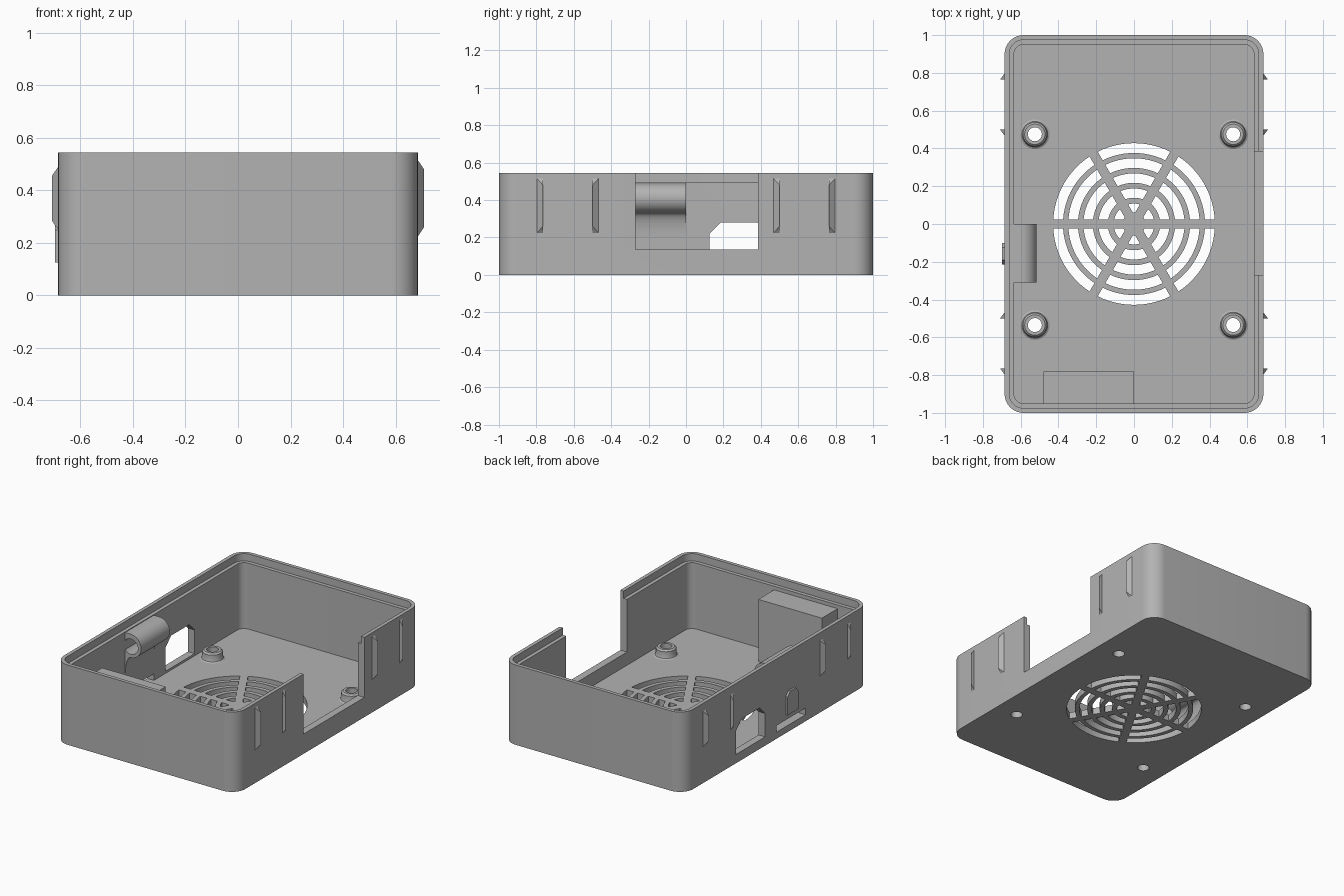
import bpy, bmesh, math
from math import cos, sin, pi

old = bpy.data.objects.get("Cube")
if old:
    bpy.data.objects.remove(old)

grey = bpy.data.materials.new("light_grey_plastic")
grey.use_nodes = True
colour = (0.45, 0.45, 0.45, 1)
grey.diffuse_color = colour
grey.node_tree.nodes["Principled BSDF"].inputs["Base Color"].default_value = colour

HX, HY, TOP, FLOOR, WALL, LIP = 0.685, 1.0, 0.545, 0.045, 0.05, 0.025


def prism(bm, pts, lo, hi, axis="z"):
    """Extrude a 2D outline along an axis: z takes (x,y), y takes (x,z), x takes (y,z)."""
    place = {"z": lambda a, b, t: (a, b, t),
             "y": lambda a, b, t: (a, t, b),
             "x": lambda a, b, t: (t, a, b)}[axis]
    rings = [[bm.verts.new(place(a, b, t)) for a, b in pts] for t in (lo, hi)]
    bm.faces.new(rings[0])
    bm.faces.new(rings[1])
    for i in range(len(pts)):
        j = (i + 1) % len(pts)
        bm.faces.new((rings[0][i], rings[0][j], rings[1][j], rings[1][i]))


def finish(name, bm):
    bmesh.ops.recalc_face_normals(bm, faces=bm.faces)
    mesh = bpy.data.meshes.new(name)
    bm.to_mesh(mesh)
    bm.free()
    mesh.materials.append(grey)
    ob = bpy.data.objects.new(name, mesh)
    bpy.context.collection.objects.link(ob)
    return ob


def solid(name, *args):
    bm = bmesh.new()
    prism(bm, *args)
    return finish(name, bm)


def rect(a0, b0, a1, b1):
    return [(a0, b0), (a1, b0), (a1, b1), (a0, b1)]


def arc(cx, cy, r, start, end, n):
    return [(cx + r * cos(start + (end - start) * i / n),
             cy + r * sin(start + (end - start) * i / n)) for i in range(n + 1)]


def circle(cx, cy, r, n=32):
    return arc(cx, cy, r, 0, 2 * pi, n)[:-1]


def rounded(inset):
    """Rounded rectangle of the case, offset inwards."""
    r = 0.1 - inset
    pts = []
    for k, (sx, sy) in enumerate([(1, 1), (-1, 1), (-1, -1), (1, -1)]):
        pts += arc(sx * (HX - 0.1), sy * (HY - 0.1), r, k * pi / 2, (k + 1) * pi / 2, 10)
    return pts


def cut(target, cutter):
    mod = target.modifiers.new(cutter.name, "BOOLEAN")
    mod.operation = "DIFFERENCE"
    mod.solver = "EXACT"
    mod.object = cutter
    bpy.context.view_layer.objects.active = target
    bpy.ops.object.modifier_apply(modifier=mod.name)
    bpy.data.objects.remove(cutter)


def smooth(ob):
    bpy.ops.object.select_all(action="DESELECT")
    ob.select_set(True)
    bpy.context.view_layer.objects.active = ob
    bpy.ops.object.shade_smooth_by_angle(angle=math.radians(30))


# Case shell: cavity, then the stepped lip round the rim
case = solid("case_shell", rounded(0), 0, TOP)
cut(case, solid("cavity", rounded(WALL), FLOOR, 1))
cut(case, solid("lip_step", rounded(LIP), 0.495, 1))

# Large side notch, port opening with cut corners, and the narrow slot
cut(case, solid("notch", rect(-0.27, 0.135, 0.385, 1), 0.6, 0.8, "x"))
port = [(0.125, 0.06), (0.44, 0.06), (0.44, 0.22), (0.38, 0.28), (0.185, 0.28), (0.125, 0.22)]
cut(case, solid("port", port, -0.8, -0.6, "x"))
cut(case, solid("slot", rect(-0.31, 0.045, 0, 0.09), -0.8, -0.62, "x"))

# Fan grille: concentric arc slots split by six spokes
bm = bmesh.new()
for k in range(5):
    inner, outer = 0.06 + 0.079 * k, 0.108 + 0.08 * k
    for s in range(6):
        a0, a1 = s * pi / 3, (s + 1) * pi / 3
        di, do = math.asin(0.025 / inner), math.asin(0.025 / outer)
        prism(bm, arc(0, 0, outer, a0 + do, a1 - do, 12)
              + arc(0, 0, inner, a1 - di, a0 + di, 12), -0.1, 0.2)
cut(case, finish("grille_slots", bm))

# Screw holes through the floor
POSTS = [(sx * 0.525, y) for sx in (-1, 1) for y in (0.475, -0.535)]
bm = bmesh.new()
for x, y in POSTS:
    prism(bm, circle(x, y, 0.037), -0.1, 0.2)
cut(case, finish("screw_holes", bm))
smooth(case)

# Screw posts: lathed ring with a filleted foot
bm = bmesh.new()
profile = [(0.037, FLOOR - 0.01), (0.078, FLOOR - 0.01), (0.078, FLOOR), (0.068, FLOOR + 0.006),
           (0.064, FLOOR + 0.018), (0.064, 0.095), (0.054, 0.105), (0.037, 0.105)]
for x, y in POSTS:
    rings = []
    for r, z in profile:
        rings.append([bm.verts.new((px, py, z)) for px, py in circle(x, y, r)])
    for a, b in zip(rings, rings[1:] + rings[:1]):
        for i in range(32):
            j = (i + 1) % 32
            bm.faces.new((a[i], a[j], b[j], b[i]))
smooth(finish("screw_posts", bm))

# Wedge-shaped grip ridges in pairs on both sides
bm = bmesh.new()
for side, zlo, zhi in ((1, 0.21, 0.53), (-1, 0.235, 0.505)):
    for sy in (-1, 1):
        for flat, taper in ((0.765, 0.81), (0.5, 0.455)):
            x0, x1 = side * (HX - 0.01), side * (HX + 0.024)
            base = [bm.verts.new((x0, sy * y, z)) for z in (zlo, zhi) for y in (flat, taper)]
            tip = [bm.verts.new((x1, sy * flat, z)) for z in (zlo + 0.05, zhi - 0.05)]
            bm.faces.new((base[0], base[1], base[3], base[2]))
            bm.faces.new((base[0], tip[0], tip[1], base[2]))
            bm.faces.new((base[1], base[3], tip[1], tip[0]))
            bm.faces.new((base[0], base[1], tip[0]))
            bm.faces.new((base[2], base[3], tip[1]))
finish("grip_ridges", bm)

# Button hinge: hollow barrel on the inner wall, blended down into it
wall_x = -HX + WALL
barrel = arc(-0.595, 0.41, 0.08, pi / 2, -pi / 2, 20)
blend = arc(-0.595, 0.2, 0.13, pi / 2, pi / 2, 1)[:1]
fillet = [(wall_x + 0.04 * (1 - sin(t)), 0.2 + 0.13 * cos(t))
          for t in [i * pi / 16 for i in range(9)]]
hinge = solid("button_hinge", [(wall_x - 0.01, 0.49)] + barrel + fillet[1:]
              + [(wall_x - 0.01, 0.2)], -0.31, 0, "y")
cut(hinge, solid("hinge_bore", circle(-0.592, 0.405, 0.053), -0.5, -0.03, "y"))
smooth(hinge)

# Push button plate on the outside
solid("push_button", [(-0.215, 0.125), (-0.1, 0.125), (-0.1, 0.25), (-0.125, 0.28),
                      (-0.19, 0.28), (-0.215, 0.25)], -HX - 0.013, -HX + 0.01, "x")

# Solid block against the front wall
solid("inner_block", rect(-0.48, -HY + WALL - 0.01, 0, -0.78), FLOOR - 0.01, 0.47)
